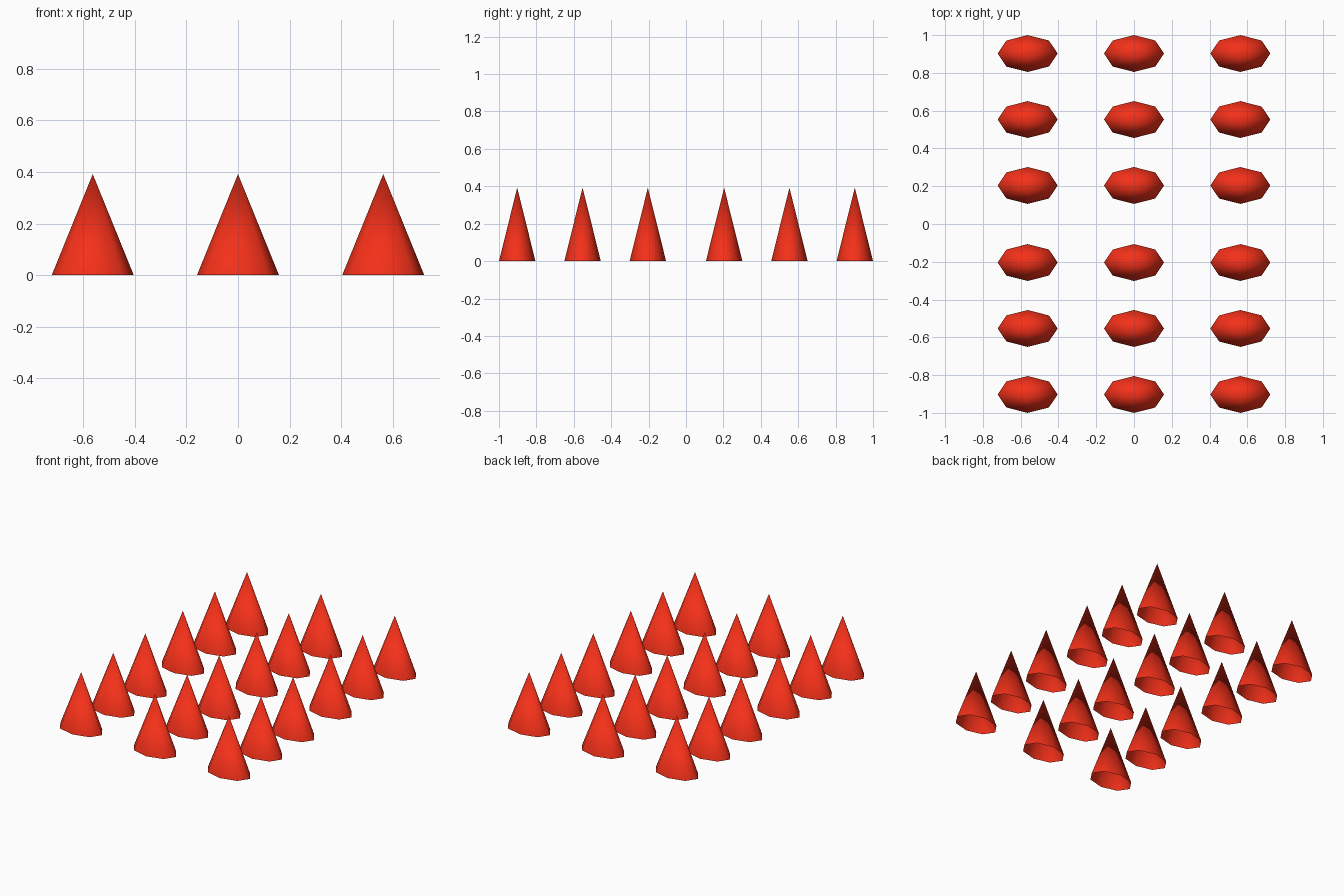
import bpy, bmesh
from mathutils import Matrix

if "Cube" in bpy.data.objects:
    bpy.data.objects.remove(bpy.data.objects["Cube"])

RX, RY, HEIGHT = 0.159, 0.0975, 0.392

red = bpy.data.materials.new("red")
red.diffuse_color = (0.9, 0.03, 0.01, 1)
red.use_nodes = True
red.node_tree.nodes["Principled BSDF"].inputs["Base Color"].default_value = red.diffuse_color

# One open-bottomed, eight-sided cone, flattened front to back
mesh = bpy.data.meshes.new("cone")
bm = bmesh.new()
bmesh.ops.create_cone(bm, cap_ends=False, segments=8, radius1=1, radius2=0, depth=1,
                      matrix=Matrix.Translation((0, 0, 0.5)))
bmesh.ops.remove_doubles(bm, verts=bm.verts, dist=1e-4)
bmesh.ops.scale(bm, vec=(RX, RY, HEIGHT), verts=bm.verts)
bmesh.ops.recalc_face_normals(bm, faces=bm.faces)
for f in bm.faces:
    f.smooth = True
bm.to_mesh(mesh)
bm.free()
mesh.materials.append(red)

# Three columns by six rows, with a wider gap in the middle
for col, x in enumerate((-0.563, 0, 0.563)):
    for row, y in enumerate((-0.9025, -0.553, -0.204, 0.204, 0.553, 0.9025)):
        cone = bpy.data.objects.new(f"cone_{col + 1}_{row + 1}", mesh)
        cone.location = (x, y, 0)
        bpy.context.collection.objects.link(cone)
